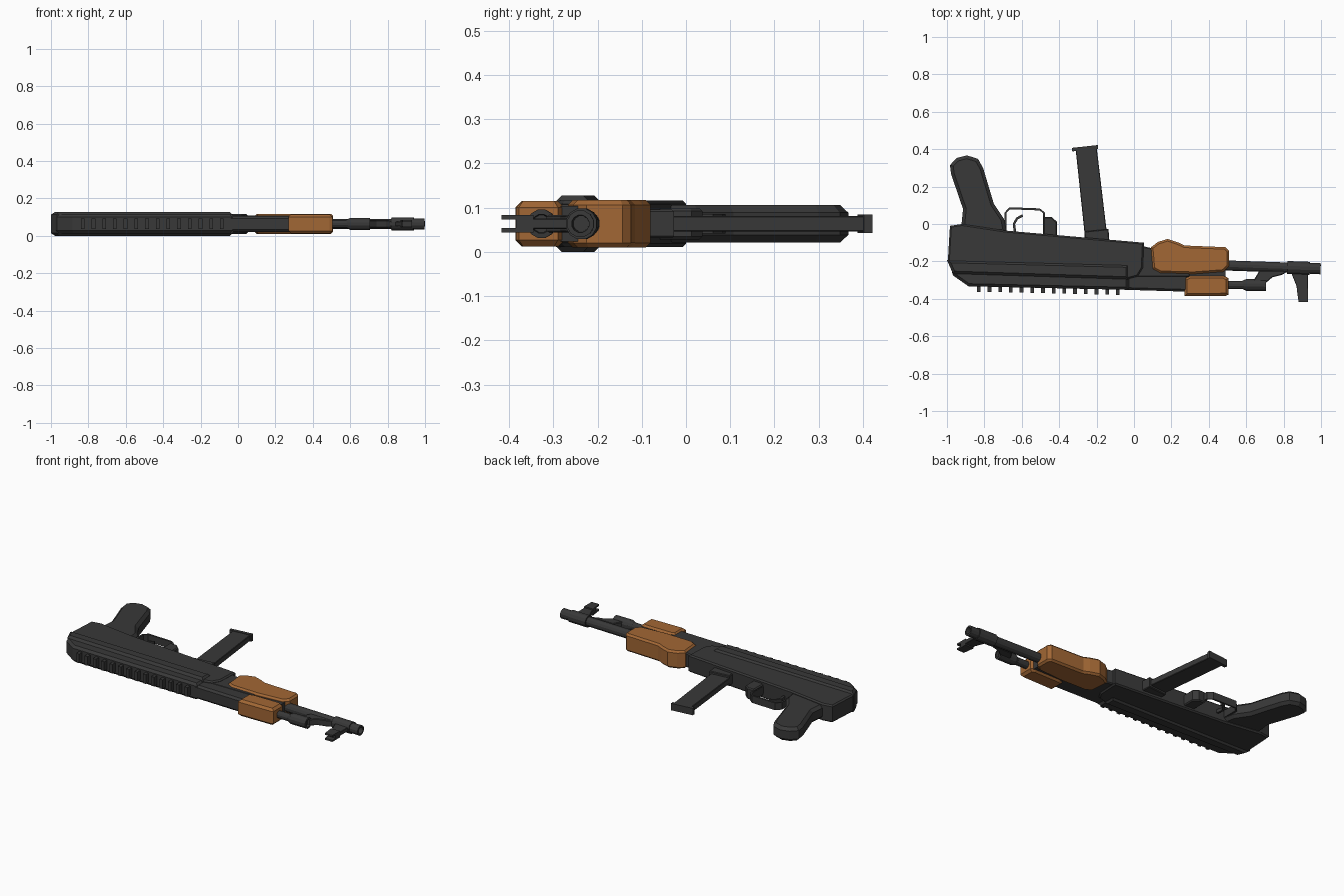
import bpy, bmesh
from math import cos, sin, pi
from mathutils import Vector

ZC = 0.0635  # mid plane of the model lying on its side


def material(name, col):
    m = bpy.data.materials.new(name)
    m.diffuse_color = (*col, 1)
    return m


DARK = material("dark_metal", (0.04, 0.04, 0.04))
WOOD = material("wood", (0.36, 0.135, 0.035))


def finish(name, bm, mat):
    bmesh.ops.recalc_face_normals(bm, faces=bm.faces)
    me = bpy.data.meshes.new(name)
    bm.to_mesh(me)
    bm.free()
    me.materials.append(mat)
    ob = bpy.data.objects.new(name, me)
    bpy.context.collection.objects.link(ob)
    return ob


def prism(name, pts, half, bevel=0, mat=DARK, zc=ZC, seg=1):
    """Side outline extruded symmetrically through z, rim edges bevelled."""
    bm = bmesh.new()
    f = bm.faces.new([bm.verts.new((x, y, zc - half)) for x, y in pts])
    ext = bmesh.ops.extrude_face_region(bm, geom=[f])["geom"]
    for v in ext:
        if isinstance(v, bmesh.types.BMVert):
            v.co.z = zc + half
    bmesh.ops.recalc_face_normals(bm, faces=bm.faces)
    if bevel:
        rim = [e for e in bm.edges if abs(e.verts[0].co.z - e.verts[1].co.z) < 1e-6]
        bmesh.ops.bevel(bm, geom=rim, offset=bevel, segments=seg, profile=0.5,
                        affect='EDGES', clamp_overlap=False)
    return finish(name, bm, mat)


def lathe(name, axis0, axis1, prof, sides=12, mat=DARK):
    """Profile of (x, radius) turned about the line axis0-axis1 in the mid plane."""
    bm = bmesh.new()
    a, b = Vector((*axis0, ZC)), Vector((*axis1, ZC))
    d = (b - a).normalized()
    up = Vector((0, 0, 1))
    side = d.cross(up)
    rings = []
    for x, r in prof:
        c = a + (b - a) * ((x - a.x) / (b.x - a.x))
        rings.append([bm.verts.new(c + r * (cos(t) * side + sin(t) * up))
                      for t in [2 * pi * (i + .5) / sides for i in range(sides)]])
    for p, q in zip(rings, rings[1:]):
        for i in range(sides):
            j = (i + 1) % sides
            bm.faces.new((p[i], p[j], q[j], q[i]))
    bm.faces.new(rings[0])
    bm.faces.new(rings[-1])
    return finish(name, bm, mat)


def strip(pts, w):
    """Closed outline around an open path, for bent sheet parts."""
    vs = [Vector(p) for p in pts]
    left, right = [], []
    for i, v in enumerate(vs):
        t = (vs[min(i + 1, len(vs) - 1)] - vs[max(i - 1, 0)]).normalized()
        n = Vector((-t.y, t.x)) * w / 2
        left.append(v + n)
        right.append(v - n)
    return [tuple(v) for v in left + right[::-1]]


# receiver body
prism("receiver", [(-0.984, -0.01), (-0.92, 0.0), (-0.69, -0.035), (0.053, -0.1),
                   (0.047, -0.235), (0.02, -0.28), (-0.03, -0.293), (-0.97, -0.262),
                   (-0.995, -0.195)], 0.053, 0.008)
# wide cover with stepped top
prism("side_cover", [(-1.0, -0.193), (-0.03, -0.218), (-0.03, -0.296), (-0.968, -0.266)],
      0.0635, 0.014)
prism("upper_cover", [(-0.975, -0.25), (-0.03, -0.28), (-0.03, -0.352), (-0.885, -0.333),
                      (-0.968, -0.275)], 0.05, 0.014)

# rail teeth
for i in range(14):
    x = -0.83 + i * 0.0572
    y = -0.334 - 0.0225 * (x + 0.885)
    prism("rail_tooth", [(x - 0.01, y + 0.012), (x + 0.01, y + 0.012),
                         (x + 0.01, y - 0.027), (x - 0.01, y - 0.027)], 0.028)

# front block joining receiver and handguard
prism("front_block", [(-0.04, -0.2), (0.03, -0.115), (0.1, -0.13), (0.3, -0.24),
                      (0.3, -0.285), (0.1, -0.285), (-0.04, -0.285)], 0.044, 0.006)
prism("rear_sight_block", [(-0.04, -0.27), (0.29, -0.265), (0.29, -0.362), (-0.04, -0.352)],
      0.042, 0.012)

# pistol grip
prism("grip", [(-0.925, -0.03), (-0.914, 0.08), (-0.978, 0.267), (-0.984, 0.315),
               (-0.947, 0.353), (-0.893, 0.367), (-0.834, 0.348), (-0.807, 0.30),
               (-0.749, 0.107), (-0.695, 0.027), (-0.68, -0.05)], 0.042, 0.017)

# trigger group
prism("trigger_guard", strip([(-0.687, -0.05), (-0.687, 0.06), (-0.665, 0.084),
                              (-0.505, 0.078), (-0.481, 0.06), (-0.481, -0.06)], 0.011), 0.022)
prism("trigger", strip([(-0.595, 0.045), (-0.625, 0.03), (-0.642, 0.0), (-0.635, -0.05)],
                       0.013), 0.01)
prism("magazine_catch", [(-0.485, -0.07), (-0.485, 0.037), (-0.44, 0.037), (-0.412, 0.012),
                         (-0.412, -0.07)], 0.035, 0.006)

# magazine with collar and base plate
prism("magazine", [(-0.26, -0.09), (-0.312, 0.4), (-0.2, 0.413), (-0.14, -0.09)], 0.018, 0.003)
prism("magazine_collar", [(-0.262, -0.09), (-0.266, -0.04), (-0.136, -0.027), (-0.132, -0.1)],
      0.032, 0.004)
prism("magazine_base", [(-0.332, 0.407), (-0.193, 0.422), (-0.193, 0.402), (-0.33, 0.388)], 0.021)

# wooden handguards
prism("lower_handguard", [(0.09, -0.125), (0.128, -0.096), (0.18, -0.08), (0.235, -0.098),
                          (0.27, -0.115), (0.49, -0.124), (0.508, -0.144), (0.508, -0.225),
                          (0.48, -0.255), (0.32, -0.267), (0.14, -0.262), (0.1, -0.24)],
      0.054, 0.011, WOOD)
prism("upper_handguard", [(0.27, -0.288), (0.3, -0.275), (0.48, -0.275), (0.505, -0.29),
                          (0.505, -0.378), (0.49, -0.384), (0.27, -0.386)], 0.051, 0.014, WOOD)
prism("handguard_core", [(0.28, -0.24), (0.49, -0.24), (0.49, -0.3), (0.28, -0.3)], 0.04)

# barrel with hollow muzzle, and gas tube
lathe("barrel", (0.5, -0.222), (1.0, -0.239),
      [(0.48, 0.028), (0.82, 0.028), (0.82, 0.036), (0.94, 0.036), (0.94, 0.03),
       (0.997, 0.031), (0.998, 0.02), (0.95, 0.018)])
lathe("gas_tube", (0.5, -0.325), (0.7, -0.327),
      [(0.48, 0.022), (0.58, 0.023), (0.6, 0.033), (0.705, 0.033), (0.706, 0.022), (0.69, 0.02)])

# gas block
prism("gas_block", [(0.635, -0.31), (0.67, -0.25), (0.83, -0.25), (0.79, -0.272),
                    (0.74, -0.285), (0.705, -0.315)], 0.02, 0.004)

# front sight: tapered post ending in a fork
prism("front_sight_base", [(0.838, -0.255), (0.93, -0.255), (0.93, -0.385), (0.878, -0.385),
                           (0.868, -0.33)], 0.012, 0.002)
for s in (-1, 1):
    prism("front_sight_ear", [(0.87, -0.345), (0.93, -0.345), (0.93, -0.417), (0.88, -0.417)],
          0.005, zc=ZC + s * 0.015)
